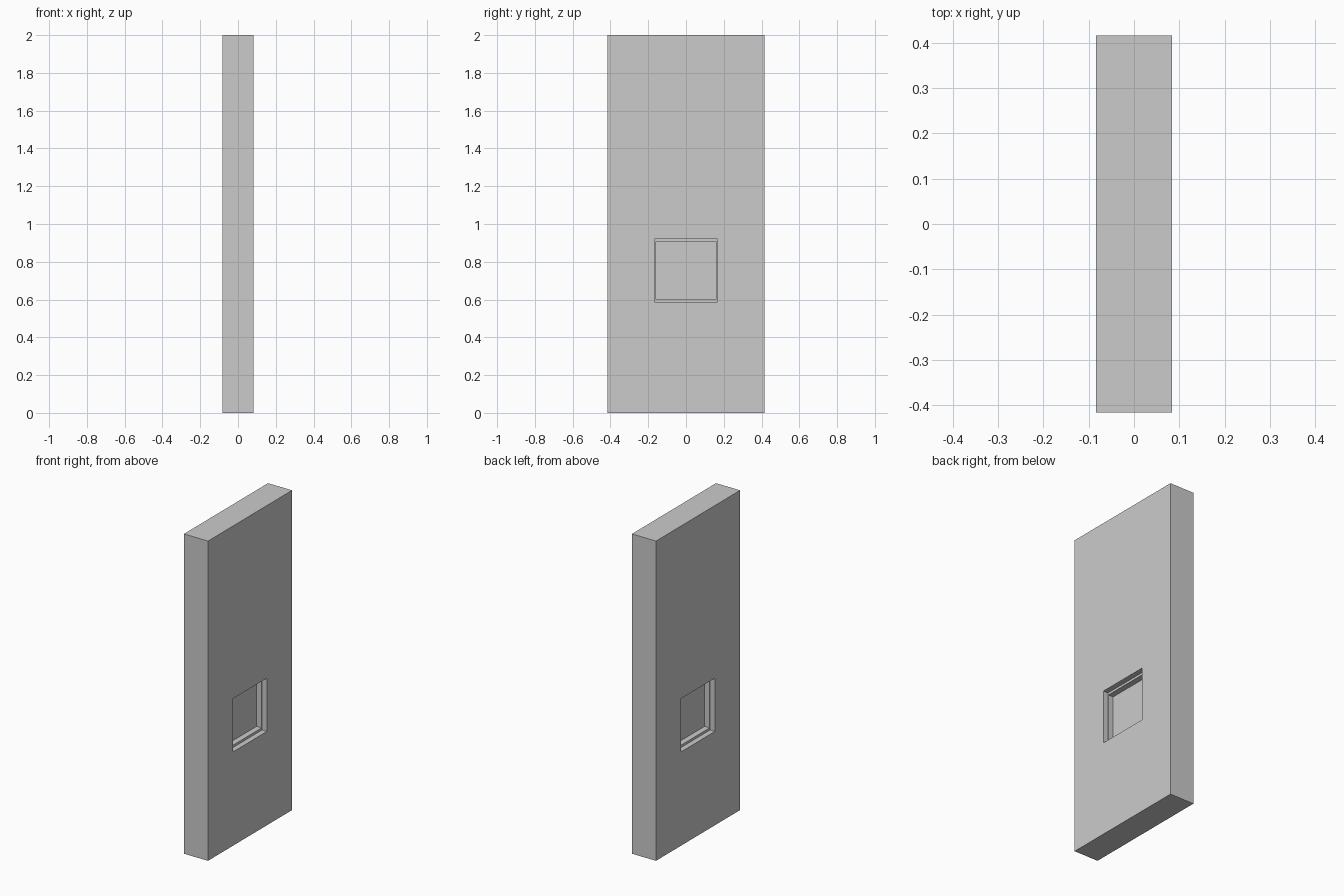
import bpy, bmesh

if "Cube" in bpy.data.objects:
    bpy.data.objects.remove(bpy.data.objects["Cube"])

HALF_T, HALF_W, HEIGHT = 0.0833, 0.4155, 2.0

# Half of the cross-section: (x, half width, bottom z, top z), pane to outer edge
rings = [
    (0.015, 0.1625, 0.602, 0.906),    # recessed pane
    (0.050, 0.1625, 0.602, 0.906),    # inner step
    (0.050, 0.1665, 0.587, 0.920),    # outer step
    (HALF_T, 0.1665, 0.587, 0.920),   # opening on the face
    (HALF_T, HALF_W, 0.0, HEIGHT),    # slab edge
]
# Mirror the rings for the opposite face
rings += [(-x, w, lo, hi) for x, w, lo, hi in reversed(rings)]

bm = bmesh.new()
loops = [[bm.verts.new((x, y, z)) for y, z in ((-w, lo), (w, lo), (w, hi), (-w, hi))]
         for x, w, lo, hi in rings]

# Skin between neighbouring rings, then close both panes
for a, b in zip(loops, loops[1:]):
    for i in range(4):
        j = (i + 1) % 4
        bm.faces.new((a[i], a[j], b[j], b[i]))
bm.faces.new(loops[0])
bm.faces.new(loops[-1])
bmesh.ops.recalc_face_normals(bm, faces=bm.faces)

mesh = bpy.data.meshes.new("door_slab")
bm.to_mesh(mesh)
bm.free()
bpy.context.collection.objects.link(bpy.data.objects.new("door_slab", mesh))
